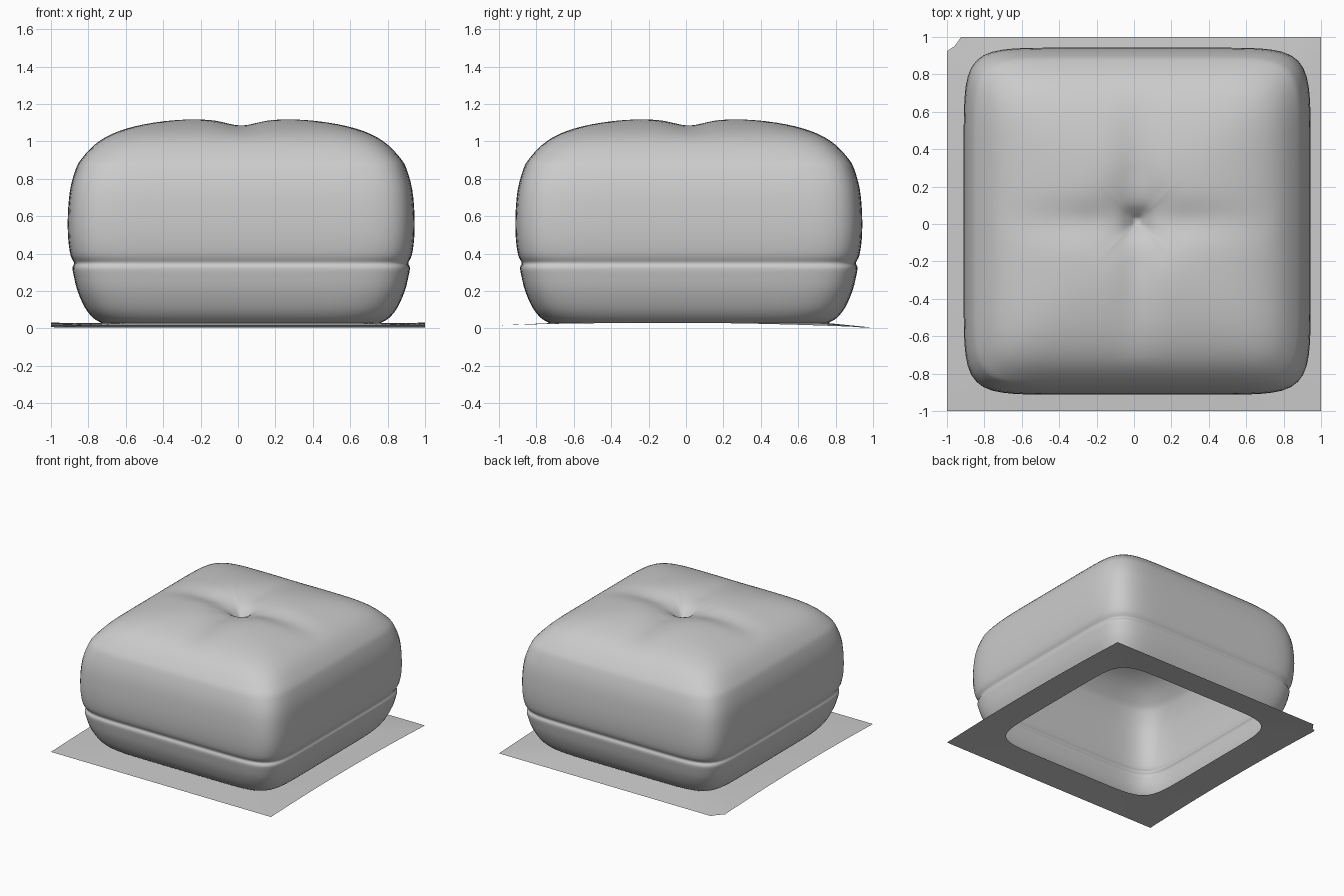
import bpy, math
from mathutils import Vector

if "Cube" in bpy.data.objects:
    bpy.data.objects.remove(bpy.data.objects["Cube"])

N = 160                      # points around each ring
CX, CY = 0.017, 0.015        # cushion sits slightly off the sheet's centre


def spline(points, steps=3):
    """Catmull-Rom curve through 2D points."""
    p = [Vector(q) for q in points]
    p = [2 * p[0] - p[1]] + p + [2 * p[-1] - p[-2]]
    out = []
    for i in range(1, len(p) - 2):
        a, b, c, d = p[i - 1:i + 3]
        for k in range(steps):
            t = k / steps
            out.append(0.5 * (2 * b + (c - a) * t + (2 * a - 5 * b + 4 * c - d) * t ** 2
                              + (3 * b - a - 3 * c + d) * t ** 3))
    return out + [p[-2]]


def rounded_square(s, angle):
    """Point on a superellipse; small rings are rounder."""
    n = 3 + 6.5 * s
    c, d = math.cos(angle), math.sin(angle)
    r = s / (abs(c) ** n + abs(d) ** n) ** (1 / n)
    return r * c, r * d


def sheet_height(y):
    return 0.03 - 0.02 * y * y - 0.006 * y


def loft(name, rings, cap=False):
    verts = [v for ring in rings for v in ring]
    faces = []
    for i in range(len(rings) - 1):
        for j in range(N):
            k = (j + 1) % N
            faces.append((i * N + j, i * N + k, (i + 1) * N + k, (i + 1) * N + j))
    if cap:
        faces.append(tuple(range(len(verts) - N, len(verts))))
    mesh = bpy.data.meshes.new(name)
    mesh.from_pydata(verts, [], faces)
    obj = bpy.data.objects.new(name, mesh)
    bpy.context.collection.objects.link(obj)
    bpy.ops.object.select_all(action='DESELECT')
    obj.select_set(True)
    bpy.context.view_layer.objects.active = obj
    bpy.ops.object.shade_smooth_by_angle(angle=math.radians(50))
    return obj


angles = [2 * math.pi * j / N for j in range(N)]

# Cushion shell: (half width, height) from the open bottom to the tufted top
profile = spline([
    (0.745, 0.028), (0.79, 0.055), (0.835, 0.11), (0.875, 0.2), (0.895, 0.28),
    (0.902, 0.325), (0.893, 0.35), (0.912, 0.39), (0.925, 0.48), (0.927, 0.6),
    (0.915, 0.74), (0.885, 0.85), (0.855, 0.905), (0.78, 0.985), (0.69, 1.04),
    (0.57, 1.08), (0.42, 1.107), (0.28, 1.117), (0.18, 1.105), (0.1, 1.075),
    (0.05, 1.03), (0.015, 0.99)])


def crease(t):
    return 0.036 * math.exp(-(t / 0.11) ** 2)


body = []
for s, z in profile:
    ring = []
    for a in angles:
        x, y = rounded_square(s, a)
        # soft pull lines running out from the tuft along both axes
        fade = max(0, 1 - s / 0.75) * min(1, s / 0.25) if z > 0.95 else 0
        dz = fade * 1.5 * max(crease(x), crease(y))
        ring.append((x + CX, y + CY, z - dz))
    body.append(ring)
loft("cushion_shell", body, cap=True)

# Flat base sheet with a rounded square opening
inner, outer = [], []
for a in angles:
    x, y = rounded_square(0.745, a)
    inner.append(Vector((x + CX, y + CY, 0.028)))
    m = max(abs(math.cos(a)), abs(math.sin(a)))
    x, y = math.cos(a) / m, math.sin(a) / m
    outer.append(Vector((x, y, sheet_height(y))))
# torn back-left corner
outer[3 * N // 8].xy = (-0.96, 0.95)
sheet = [[tuple(o.lerp(i, t)) for o, i in zip(outer, inner)]
         for t in (0, 0.33, 0.67, 1)]
loft("base_sheet", sheet)
